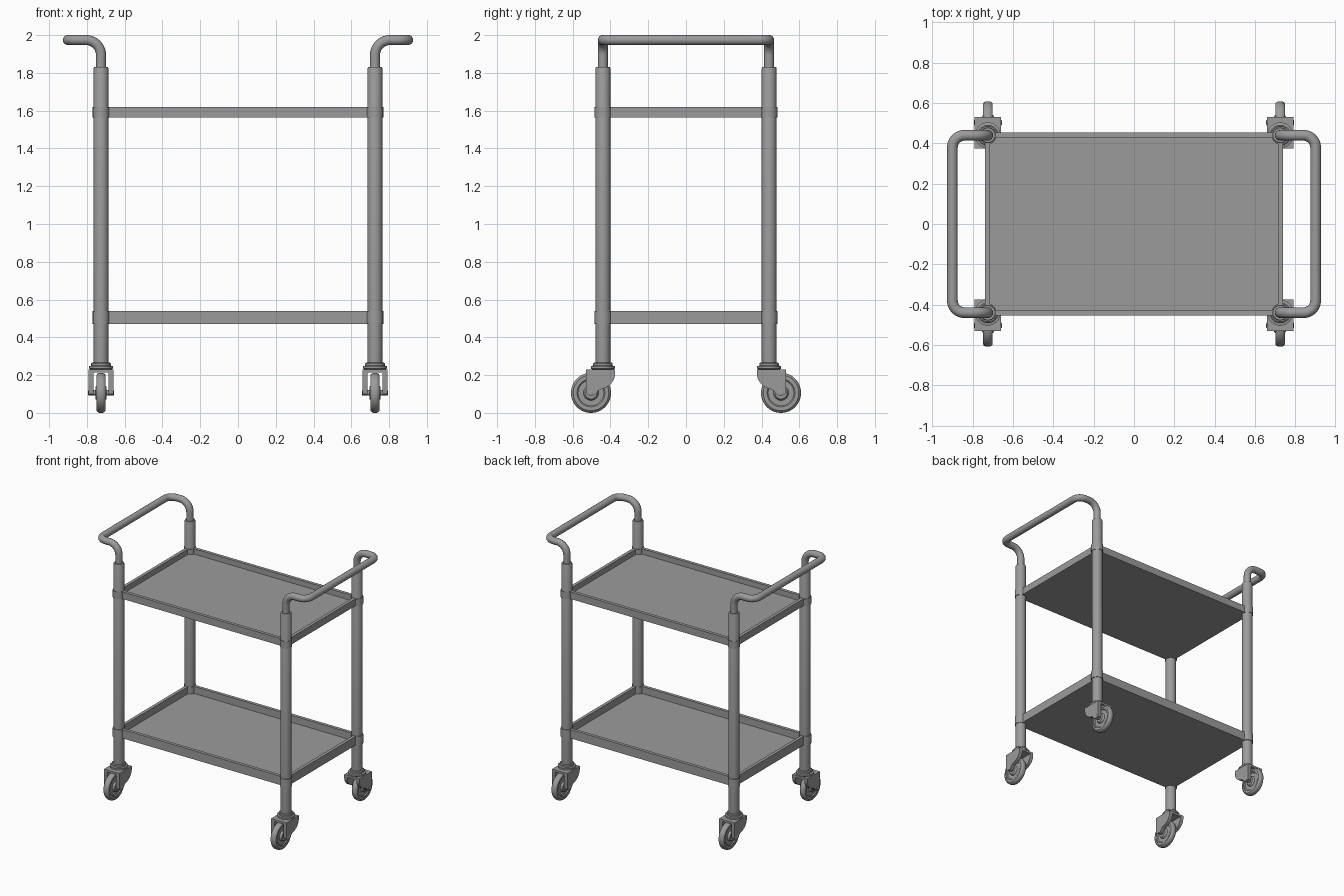
import bpy, bmesh, math
from mathutils import Vector, Matrix

if "Cube" in bpy.data.objects:
    bpy.data.objects.remove(bpy.data.objects["Cube"])

PX, PY = 0.725, 0.44          # post position
WY, WZ = 0.503, 0.106         # wheel axle position

# Dark grey metal shared by all parts
grey = bpy.data.materials.new("dark_grey")
grey.diffuse_color = (0.33, 0.33, 0.33, 1)
grey.use_nodes = True
grey.node_tree.nodes["Principled BSDF"].inputs["Base Color"].default_value = grey.diffuse_color


def finish(name, bm, mirror=(True, True)):
    bmesh.ops.recalc_face_normals(bm, faces=bm.faces)
    me = bpy.data.meshes.new(name)
    bm.to_mesh(me)
    bm.free()
    ob = bpy.data.objects.new(name, me)
    bpy.context.collection.objects.link(ob)
    smooth(ob, mirror)
    return ob


def smooth(ob, mirror):
    ob.data.materials.append(grey)
    bpy.ops.object.select_all(action='DESELECT')
    ob.select_set(True)
    bpy.context.view_layer.objects.active = ob
    bpy.ops.object.shade_smooth_by_angle(angle=math.radians(35))
    if any(mirror):
        m = ob.modifiers.new("mirror", 'MIRROR')
        m.use_axis = (mirror[0], mirror[1], False)
        m.use_mirror_merge = False


def lathe(name, profile, origin, along_x=False, n=40, closed=False):
    """Revolve (radius, height) points round z, or round x."""
    bm = bmesh.new()
    rings = [[bm.verts.new((r * math.cos(2 * math.pi * i / n), r * math.sin(2 * math.pi * i / n), h))
              for i in range(n)] for r, h in profile]
    pairs = list(zip(rings, rings[1:])) + ([(rings[-1], rings[0])] if closed else [])
    for a, b in pairs:
        for i in range(n):
            j = (i + 1) % n
            bm.faces.new((a[i], a[j], b[j], b[i]))
    if not closed:
        bm.faces.new(rings[0])
        bm.faces.new(rings[-1])
    mat = Matrix.Translation(origin)
    if along_x:
        mat = mat @ Matrix.Rotation(math.pi / 2, 4, 'Y')
    bm.transform(mat)
    return finish(name, bm)


def box(bm, lo, hi):
    lo, hi = Vector(lo), Vector(hi)
    bmesh.ops.create_cube(bm, size=1, matrix=Matrix.Translation((lo + hi) / 2) @ Matrix.Diagonal((*(hi - lo), 1)))


def tray(name, z0, z1):
    """Open tray: stepped rim loops, outer to inner."""
    ox, oy, t = 0.74, 0.455, 0.025
    bm = bmesh.new()
    loops = []
    for d, z in ((0, z0), (0, z1), (t, z1), (t, z0 + 0.014)):
        x, y = ox - d, oy - d
        loops.append([bm.verts.new((sx * x, sy * y, z)) for sx, sy in ((-1, -1), (1, -1), (1, 1), (-1, 1))])
    for a, b in zip(loops, loops[1:]):
        for i in range(4):
            j = (i + 1) % 4
            bm.faces.new((a[i], a[j], b[j], b[i]))
    bm.faces.new(loops[0])
    bm.faces.new(loops[-1])
    finish(name, bm, (False, False))


# Shelves and the collars that hold them
for label, z0, z1 in (("lower", 0.471, 0.54), ("upper", 1.564, 1.62)):
    tray(label + "_shelf", z0, z1)
    lathe(label + "_collar", [(0.044, z0), (0.044, z1)], (PX, PY, 0))

# Posts
lathe("post", [(0.038, 0.26), (0.039, 0.27), (0.039, 1.824), (0.036, 1.832), (0.02, 1.832)], (PX, PY, 0))

# Handles: rounded tube path
HX, HZ = 0.901, 1.974
path = [Vector(p) for p in ((PX, -PY, 1.8), (PX, -PY, HZ), (HX, -PY, HZ), (HX, PY, HZ), (PX, PY, HZ), (PX, PY, 1.8))]
pts = [path[0]]
for k, r in zip(range(1, 5), (0.08, 0.06, 0.06, 0.08)):
    c = path[k]
    d1, d2 = (path[k - 1] - c).normalized(), (path[k + 1] - c).normalized()
    for i in range(11):
        t = math.pi / 2 * i / 10
        pts.append(c + r * (d1 + d2) - r * (d2 * math.cos(t) + d1 * math.sin(t)))
pts.append(path[-1])
cu = bpy.data.curves.new("handle", 'CURVE')
cu.dimensions = '3D'
cu.bevel_depth = 0.0265
cu.bevel_resolution = 6
cu.use_fill_caps = True
sp = cu.splines.new('POLY')
sp.points.add(len(pts) - 1)
for p, v in zip(sp.points, pts):
    p.co = (*v, 1)
handle = bpy.data.objects.new("handle", cu)
bpy.context.collection.objects.link(handle)
bpy.context.view_layer.objects.active = handle
handle.select_set(True)
bpy.ops.object.convert(target='MESH')
smooth(bpy.context.view_layer.objects.active, (True, False))

# Caster swivel: stacked rings under the post
lathe("caster_swivel", [(0.05, 0.222), (0.056, 0.23), (0.064, 0.235), (0.064, 0.247), (0.052, 0.25),
                        (0.052, 0.262), (0.047, 0.266), (0.02, 0.266)], (PX, PY, 0))

# Caster fork: top plate and two swept cheeks
bm = bmesh.new()
box(bm, (PX - 0.066, PY - 0.065, 0.214), (PX + 0.066, PY + 0.09, 0.23))
cheek = [(0.09, 0.23), (-0.065, 0.23), (-0.065, 0.2), (-0.058, 0.175), (-0.04, 0.15), (-0.012, 0.132), (0.015, 0.124),
         (0.028, 0.115), (0.036, 0.1), (0.05, 0.091), (0.072, 0.091), (0.086, 0.1), (0.09, 0.115)]
for x in (PX - 0.066, PX + 0.039):
    f = bm.faces.new([bm.verts.new((x, PY + o, z)) for o, z in cheek])
    g = bmesh.ops.extrude_face_region(bm, geom=[f])
    bmesh.ops.translate(bm, vec=(0.027, 0, 0), verts=[v for v in g["geom"] if isinstance(v, bmesh.types.BMVert)])
finish("caster_fork", bm)

# Tyre, wheel disc and axle
tyre = [(0.082, -0.024), (0.094, -0.024), (0.102, -0.018), (0.106, -0.008)]
lathe("wheel_tyre", tyre + [(r, -h) for r, h in reversed(tyre)], (PX, WY, WZ), True, 48, closed=True)
disc = [(0.032, -0.03), (0.036, -0.026), (0.04, -0.014), (0.068, -0.014), (0.074, -0.02), (0.084, -0.02)]
lathe("wheel_hub", disc + [(r, -h) for r, h in reversed(disc)], (PX, WY, WZ), True, 48)
lathe("wheel_axle", [(0.01, -0.069), (0.014, -0.067), (0.014, 0.067), (0.01, 0.069)], (PX, WY, WZ), True, 20)
